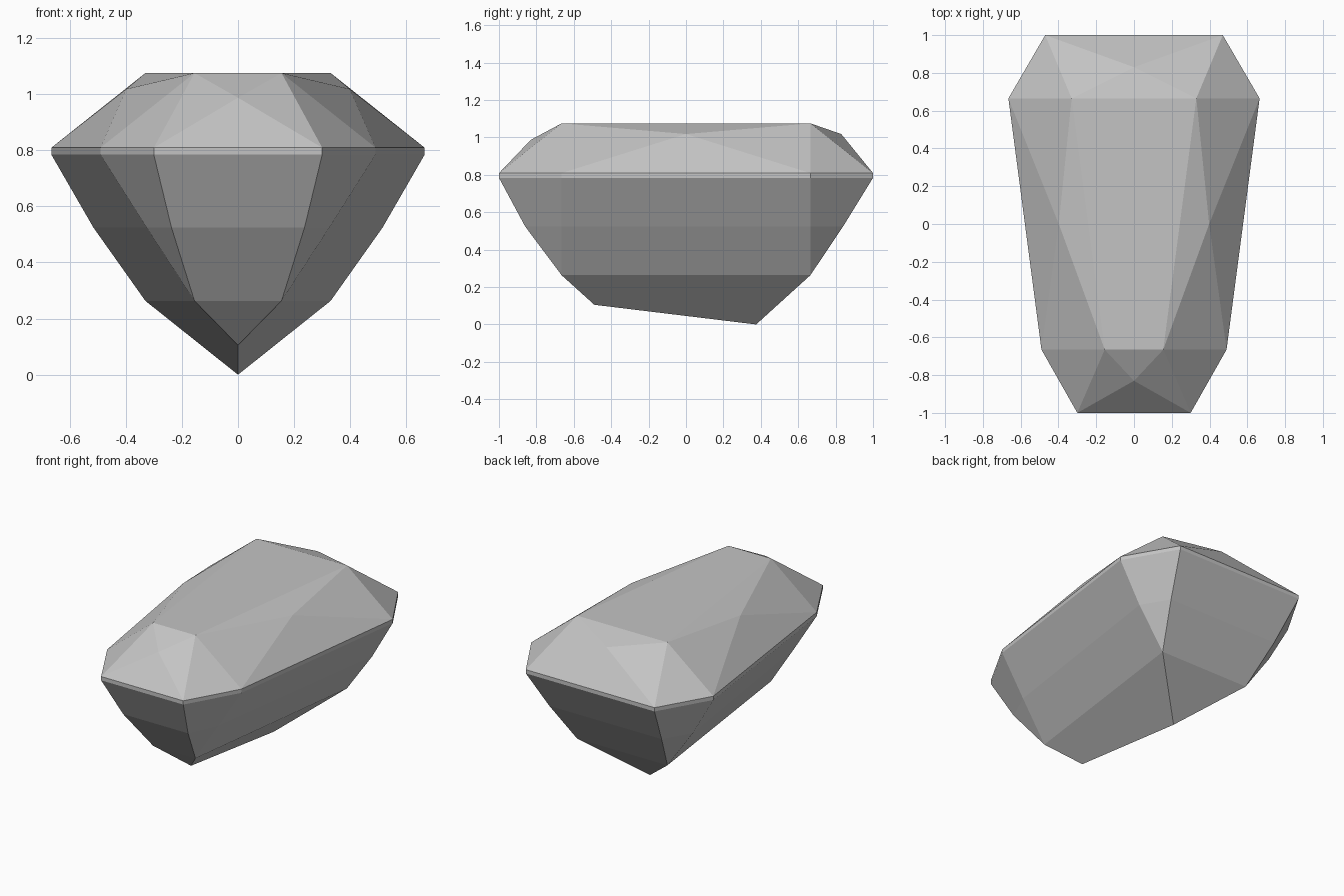
import bpy
import bmesh

if "Cube" in bpy.data.objects:
    bpy.data.objects.remove(bpy.data.objects["Cube"])

stone = bpy.data.materials.new("stone grey")
stone.diffuse_color = (0.55, 0.55, 0.55, 1)
stone.use_nodes = True
stone.node_tree.nodes["Principled BSDF"].inputs["Base Color"].default_value = stone.diffuse_color

bm = bmesh.new()


def ring(half, z):
    """Right half of a loop, front to back, mirrored into a full loop."""
    pts = half + [(-x, y) for x, y in reversed(half)]
    return [bm.verts.new((x, y, z)) for x, y in pts]


def bridge(lower, upper):
    n = len(lower)
    for i in range(n):
        j = (i + 1) % n
        bm.faces.new((lower[i], lower[j], upper[j], upper[i]))


# Girdle band
outline = [(0.30, -1.0), (0.49, -0.665), (0.665, 0.665), (0.47, 1.0)]
girdle_low = ring(outline, 0.784)
girdle_top = ring(outline, 0.809)
bridge(girdle_low, girdle_top)

# Crown: flat table, star points between its corners, triangular facets
inner = [(0.155, -0.665), (0.33, 0.665)]
table = ring(inner, 1.075)
bm.faces.new(table)
stars = [bm.verts.new(p) for p in
         ((0.398, 0, 1.018), (0, 0.83, 1.018), (-0.398, 0, 1.018), (0, -0.83, 0.987))]
for c in range(4):
    a, b, s = table[c], table[(c + 1) % 4], stars[c]
    g0, g1, g2 = (girdle_top[(2 * c + k) % 8] for k in range(3))
    for tri in ((g0, g1, a), (g1, g2, s), (a, g1, s), (s, g2, b), (a, s, b)):
        bm.faces.new(tri)

# Pavilion: middle loop, then corner facets closing onto four lower points
middle = ring([(0.237, -0.86), (0.325, -0.665), (0.515, 0.665), (0.41, 0.84)], 0.524)
bridge(middle, girdle_low)
lower = ring(inner, 0.263)
for c in range(4):
    m0, m1, m2 = (middle[(2 * c + k) % 8] for k in range(3))
    bm.faces.new((m0, lower[c], m1))
    bm.faces.new((m1, lower[c], lower[(c + 1) % 4], m2))

# Keel ridge along the bottom
kf = bm.verts.new((0, -0.49, 0.105))
kb = bm.verts.new((0, 0.375, 0))
fr, br, bl, fl = lower
for f in ((fr, kf, kb, br), (bl, kb, kf, fl), (fl, kf, fr), (br, kb, bl)):
    bm.faces.new(f)

bmesh.ops.recalc_face_normals(bm, faces=bm.faces)
mesh = bpy.data.meshes.new("gemstone")
bm.to_mesh(mesh)
bm.free()
mesh.materials.append(stone)
bpy.context.collection.objects.link(bpy.data.objects.new("gemstone", mesh))
